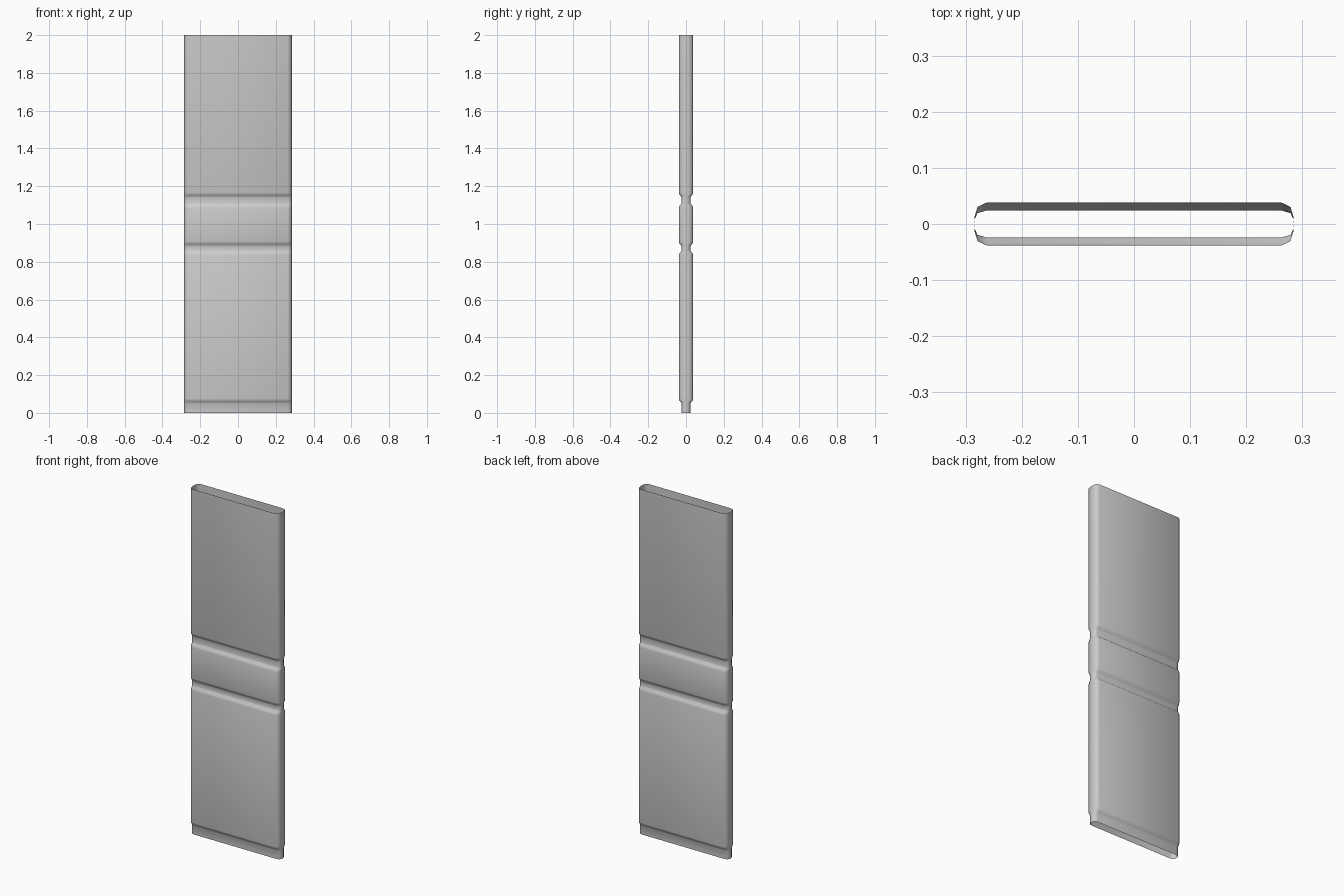
import bpy, bmesh, math

if "Cube" in bpy.data.objects:
    bpy.data.objects.remove(bpy.data.objects["Cube"])

# Half thickness along the height: bottom neck and two pressed grooves
PROFILE = [(0, .024), (.05, .024), (.057, .028), (.066, .036), (.075, .038),
           (.835, .038), (.845, .035), (.855, .026), (.862, .024), (.88, .024),
           (.888, .026), (.897, .035), (.908, .038),
           (1.085, .038), (1.095, .035), (1.104, .026), (1.11, .024), (1.14, .024),
           (1.147, .026), (1.156, .035), (1.166, .038), (2, .038)]

# Rounded-end cross-section, thickness as a fraction, mirrored into all quadrants
QUARTER = [(.285, 0), (.284, .36), (.279, .8), (.263, 1)]
half = QUARTER + [(-x, t) for x, t in reversed(QUARTER)]
section = half + [(x, -t) for x, t in reversed(half[1:-1])]

# Open flat sleeve lofted through the profile
bm = bmesh.new()
rings = [[bm.verts.new((x, t * h, z)) for x, t in section] for z, h in PROFILE]
n = len(section)
for a, b in zip(rings, rings[1:]):
    for i in range(n):
        j = (i + 1) % n
        bm.faces.new((a[i], a[j], b[j], b[i]))
mesh = bpy.data.meshes.new("flat_sleeve")
bm.to_mesh(mesh)
bm.free()
sleeve = bpy.data.objects.new("flat_sleeve", mesh)
bpy.context.collection.objects.link(sleeve)
bpy.context.view_layer.objects.active = sleeve
sleeve.select_set(True)
bpy.ops.object.shade_smooth_by_angle(angle=math.radians(60))
